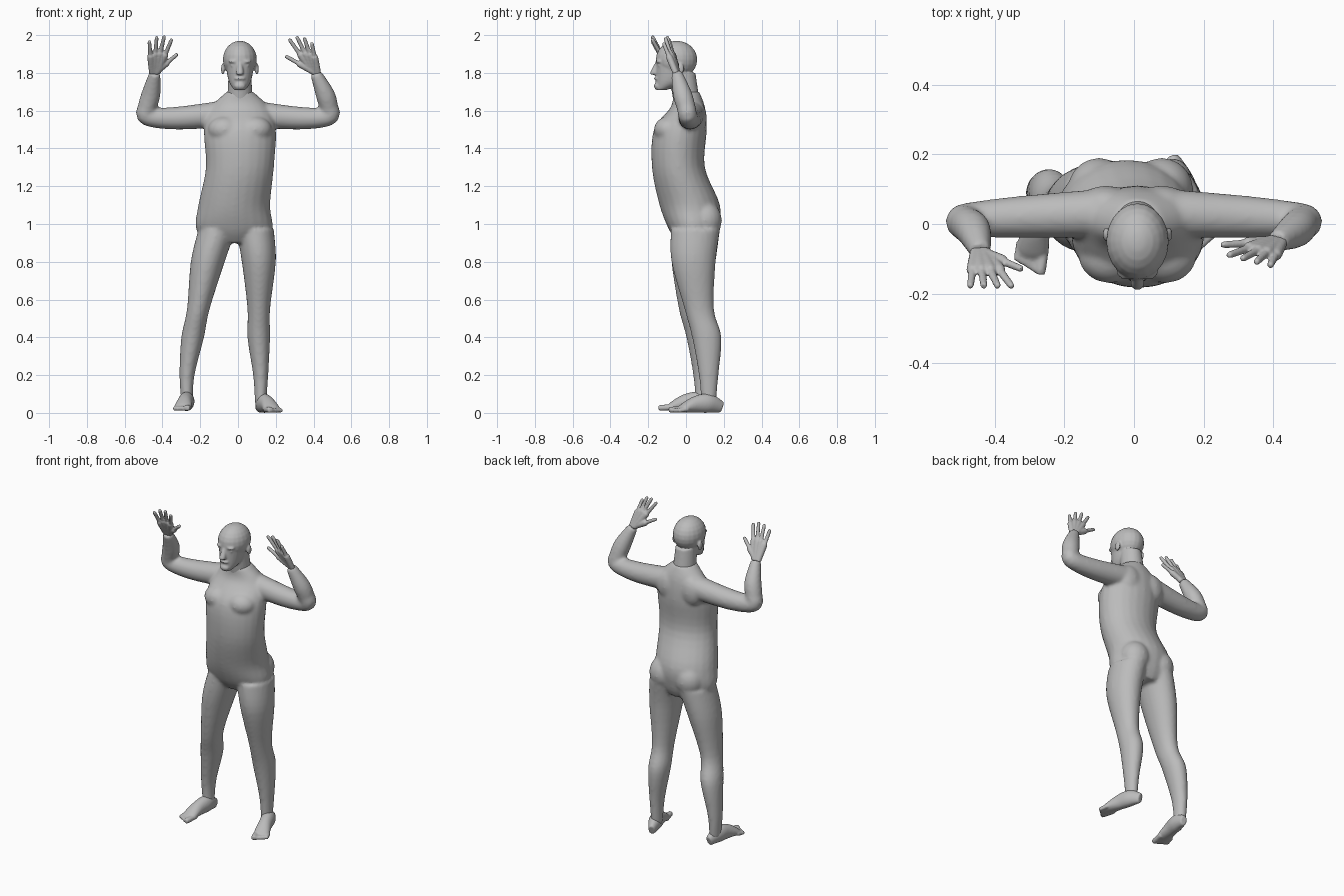
import bpy, bmesh, math
from mathutils import Vector, Matrix

cube = bpy.data.objects.get("Cube")
if cube:
    bpy.data.objects.remove(cube, do_unlink=True)

GREY = (.5, .5, .5, 1)
clay = bpy.data.materials.new("plain grey")
clay.use_nodes = True
clay.diffuse_color = GREY
clay.node_tree.nodes["Principled BSDF"].inputs["Base Color"].default_value = GREY


def catmull_rom(before, start, end, after, t):
    """Point on the smooth curve between start and end."""
    leave = (end - before) / 2
    arrive = (after - start) / 2
    blend = t * t * (3 - 2 * t)
    return (start.lerp(end, blend)
            + leave * t * (1 - t) ** 2
            - arrive * t * t * (1 - t))


def smooth_rows(rows, steps=5):
    """Refine a list of rows (x, y, z, width radius, depth radius)."""
    points = [Vector(row) for row in rows]
    points = [points[0], *points, points[-1]]
    refined = []
    for before, start, end, after in zip(points, points[1:], points[2:], points[3:]):
        for step in range(steps):
            refined.append(catmull_rom(before, start, end, after, step / steps))
    return refined + [points[-1]]


def loft(bm, rows, side=None, sides=24):
    """Closed skin over elliptical rings; rings are level unless a side axis is given."""
    rows = smooth_rows(rows)
    centres = [Vector(row[:3]) for row in rows]
    last = len(rows) - 1
    rings = []
    for index, (row, centre) in enumerate(zip(rows, centres)):
        across, depth = Vector((1, 0, 0)), Vector((0, 1, 0))
        if side:
            along = centres[min(index + 1, last)] - centres[max(index - 1, 0)]
            along.normalize()
            across = Vector(side)
            across = (across - along * across.dot(along)).normalized()
            depth = along.cross(across)
        ring = []
        for corner in range(sides):
            angle = math.tau * corner / sides
            offset = across * row[3] * math.cos(angle) + depth * row[4] * math.sin(angle)
            ring.append(bm.verts.new(centre + offset))
        rings.append(ring)
    for low, high in zip(rings, rings[1:]):
        for corner in range(sides):
            following = (corner + 1) % sides
            bm.faces.new((low[corner], low[following], high[following], high[corner]))
    bm.faces.new(reversed(rings[0]))
    bm.faces.new(rings[-1])


def rod(bm, start, end, profile, side):
    """Round bar from start to end; profile holds (fraction along, radius)."""
    rows = [(*start.lerp(end, fraction), radius, radius) for fraction, radius in profile]
    loft(bm, rows, side=side, sides=12)


def ball(bm, centre, size):
    placement = Matrix.Translation(centre) @ Matrix.Diagonal((*size, 1))
    bmesh.ops.create_uvsphere(bm, u_segments=20, v_segments=12, radius=1, matrix=placement)


def finish(bm, name, voxel, passes):
    """Fuse the overlapping volumes into one soft skin."""
    bmesh.ops.recalc_face_normals(bm, faces=bm.faces)
    mesh = bpy.data.meshes.new(name)
    bm.to_mesh(mesh)
    bm.free()
    mesh.materials.append(clay)
    part = bpy.data.objects.new(name, mesh)
    bpy.context.collection.objects.link(part)
    fuse = part.modifiers.new("fuse", "REMESH")
    fuse.mode = "VOXEL"
    fuse.voxel_size = voxel
    fuse.use_smooth_shade = True
    soften = part.modifiers.new("soften", "SMOOTH")
    soften.factor = .5
    soften.iterations = passes


# Torso, with the hips shifted towards the right leg
body = bmesh.new()
torso = ((.9, .05, .1, .09), (.97, .04, .2, .13), (1.1, .02, .19, .16), (1.3, -.04, .18, .14),
         (1.5, -.03, .19, .14), (1.62, .01, .15, .09), (1.7, 0, .07, .07))
loft(body, [(.01 if z > 1.2 else -.02, y, z, width, depth) for z, y, width, depth in torso])
for s in (-1, 1):
    ball(body, (s * .09 - .01, .1, 1.02), (.09, .09, .1))  # buttock
    ball(body, (s * .08 + .01, -.09, 1.5), (.09, .08, .07))  # chest
    ball(body, (s * .08, .06, 1.56), (.08, .05, .09))  # shoulder blade

# Legs share heights and radii; each is deeper than it is wide
leg_profile = ((.97, .1), (.8, .09), (.55, .06), (.4, .06), (.2, .04), (.05, .03))
right_leg = ((-.11, .05), (-.16, .04), (-.21, .04), (-.24, .08), (-.27, .09), (-.27, .09))
left_leg = ((.09, .05), (.11, .04), (.11, .07), (.11, .11), (.12, .12), (.12, .12))
for path in (right_leg, left_leg):
    loft(body, [(x, y, z, radius, radius * 1.3)
                for (x, y), (z, radius) in zip(path, leg_profile)])

# Arms, raised with bent elbows; only the wrists differ
wrists = {"right": Vector((-.44, -.08, 1.8)), "left": Vector((.41, -.05, 1.8))}
arm_path = ((.1, .03, 1.58), (.33, .02, 1.56), (.48, .01, 1.57), (.48, 0, 1.62), (.46, -.02, 1.69))
arm_radii = (.07, .06, .05, .05, .05, .03)
for s, wrist in zip((-1, 1), wrists.values()):
    path = [(s * x, y, z) for x, y, z in arm_path] + [wrist]
    loft(body, [(*point, radius, radius) for point, radius in zip(path, arm_radii)],
         side=(0, 1, 0))
finish(body, "body", .01, 6)

# Neck, skull and jaw
head = bmesh.new()
MIDDLE = .01
neck = ((1.6, .01, .07, .07), (1.8, -.02, .06, .07))
jaw = ((1.71, -.13, .03, .03), (1.76, -.08, .06, .08), (1.87, -.06, .08, .1))
nose = ((1.86, -.15, .01, .01), (1.8, -.17, .02, .02), (1.79, -.16, .01, .02))
for shape in (neck, jaw, nose):
    loft(head, [(MIDDLE, y, z, width, depth) for z, y, width, depth in shape])
ball(head, (MIDDLE, -.05, 1.87), (.09, .11, .1))

# Lips, chin, eyes, brows and ears
ball(head, (MIDDLE, -.15, 1.77), (.03, .02, .01))
ball(head, (MIDDLE, -.15, 1.73), (.03, .02, .02))
for s in (-1, 1):
    ball(head, (MIDDLE + s * .03, -.14, 1.84), (.02, .01, .01))
    ball(head, (MIDDLE + s * .03, -.14, 1.86), (.03, .02, .01))
    ball(head, (MIDDLE + s * .09, -.03, 1.82), (.01, .02, .03))
finish(head, "head", .006, 3)


# Hands: each ray of the palm runs on into a finger
def hand(side_name, first_tip, last_tip, thumb_tip):
    bm = bmesh.new()
    wrist = wrists[side_name]
    first_tip, last_tip = Vector(first_tip), Vector(last_tip)
    across = (last_tip - first_tip).normalized()
    profile = ((0, .016), (.5, .018), (.6, .012), (.95, .01), (1, .005))
    for finger in range(4):
        tip = first_tip.lerp(last_tip, finger / 3)
        if finger in (1, 2):
            tip.z += .02
        start = wrist + across * (finger - 1.5) * .01
        rod(bm, start, tip, profile, across)
    rod(bm, wrist, Vector(thumb_tip), profile, (0, 1, 0))
    finish(bm, side_name + "_hand", .005, 2)


hand("right", (-.47, -.18, 1.97), (-.35, -.18, 1.98), (-.32, -.13, 1.9))
hand("left", (.39, -.12, 1.96), (.27, -.09, 1.98), (.25, -.06, 1.89))


# Feet: flat-soled wedge from heel to ball, with five toes
def foot(name, heel, tip, lift):
    bm = bmesh.new()
    heel, tip = Vector((*heel, lift)), Vector((*tip, lift))
    up = Vector((0, 0, 1))
    inward = up.cross(tip - heel).normalized()
    if heel.x > 0:
        inward = -inward
    wedge = ((0, .02, .03), (.25, .04, .05), (.5, .04, .045), (.75, .045, .025), (.87, .035, .01))
    loft(bm, [(*(heel.lerp(tip, fraction) + up * height), width, height)
              for fraction, width, height in wedge], side=inward)
    for toe in range(5):
        radius = .016 if toe == 0 else .012
        spread = inward * (.03 - toe * .017)
        root = heel.lerp(tip, .7) + spread + up * .02
        end = heel.lerp(tip, 1 - toe * .025) + spread + up * radius
        rod(bm, root, end, ((0, radius), (.9, radius), (1, radius / 2)), inward)
    finish(bm, name, .006, 2)


foot("right_foot", (-.26, .14), (-.3, -.14), .01)
foot("left_foot", (.11, .19), (.2, -.08), 0)
